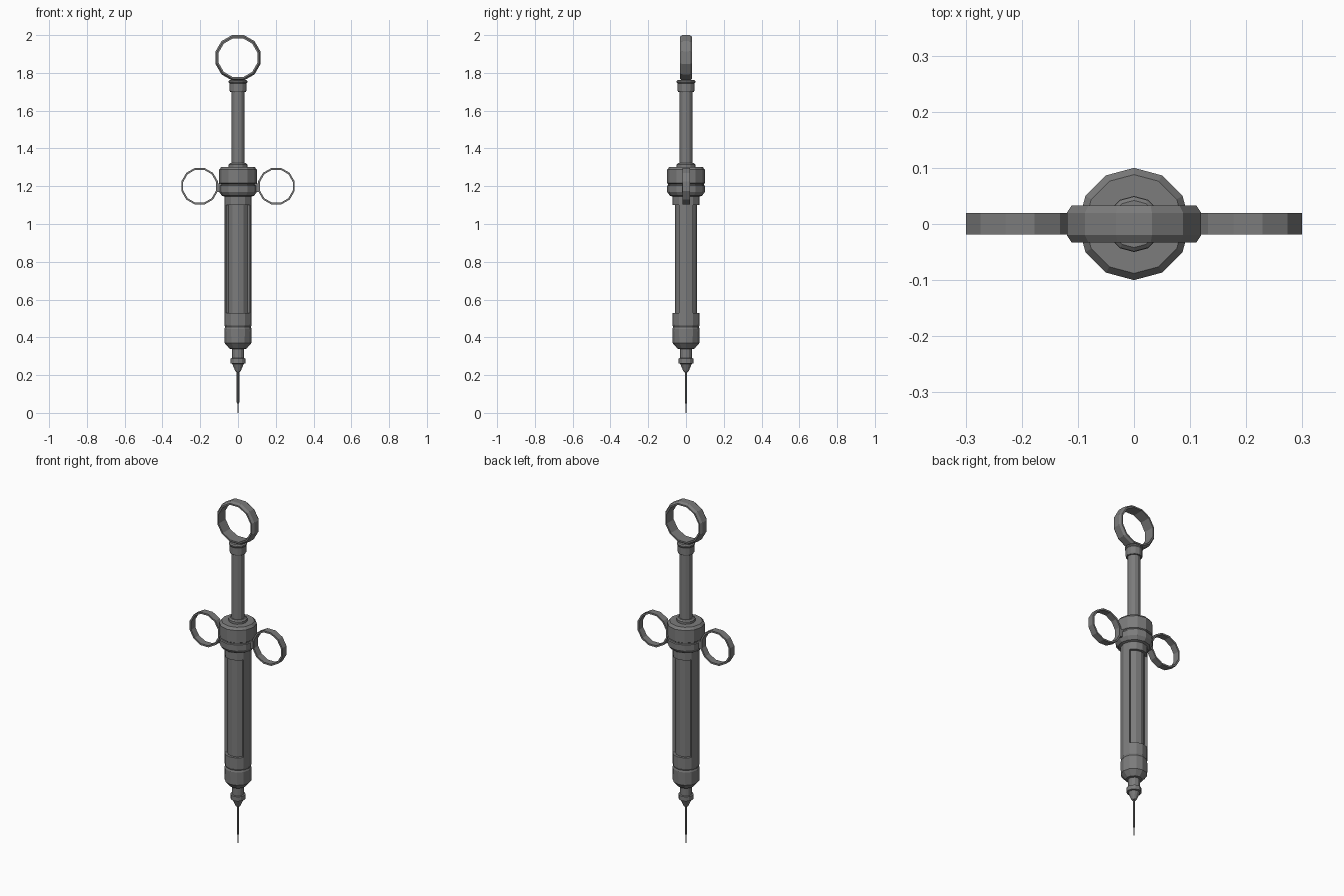
import bpy, bmesh, math

if "Cube" in bpy.data.objects:
    bpy.data.objects.remove(bpy.data.objects["Cube"])

steel = bpy.data.materials.new("dark steel")
steel.diffuse_color = (0.2, 0.2, 0.2, 1)
steel.use_nodes = True
steel.node_tree.nodes["Principled BSDF"].inputs["Base Color"].default_value = steel.diffuse_color


def finish(bm, name):
    bmesh.ops.recalc_face_normals(bm, faces=bm.faces)
    me = bpy.data.meshes.new(name)
    bm.to_mesh(me)
    bm.free()
    me.materials.append(steel)
    ob = bpy.data.objects.new(name, me)
    bpy.context.collection.objects.link(ob)
    return ob


def lathe(name, profile, n=12):
    """Closed solid of revolution about z from (radius, z) points."""
    bm = bmesh.new()
    rings = [[bm.verts.new((r * math.cos(2 * math.pi * i / n),
                            r * math.sin(2 * math.pi * i / n), z))
              for i in range(n)] for r, z in profile]
    for a, b in zip(rings, rings[1:]):
        for i in range(n):
            j = (i + 1) % n
            bm.faces.new((a[i], a[j], b[j], b[i]))
    bm.faces.new(rings[0])
    bm.faces.new(rings[-1])
    return finish(bm, name)


def finger_ring(name, cx, cz, section, n=12):
    """Ring around the y axis from a closed (radius, y) section."""
    bm = bmesh.new()
    loops = []
    for i in range(n):
        a = 2 * math.pi * (i + 0.5) / n
        loops.append([bm.verts.new((cx + r * math.cos(a), y, cz + r * math.sin(a)))
                      for r, y in section])
    m = len(section)
    for i in range(n):
        a, b = loops[i], loops[(i + 1) % n]
        for k in range(m):
            l = (k + 1) % m
            bm.faces.new((a[k], a[l], b[l], b[k]))
    return finish(bm, name)


def barrel_wall(name, side):
    """Curved wall left standing between front and back windows."""
    bm = bmesh.new()
    cols = []
    for d in (-30, 0, 30):
        a = math.radians(d)
        cols.append([bm.verts.new((side * r * math.cos(a), r * math.sin(a), z))
                     for r, z in ((0.054, 0.51), (0.072, 0.51), (0.072, 1.11), (0.054, 1.11))])
    for a, b in zip(cols, cols[1:]):
        for k in range(4):
            l = (k + 1) % 4
            bm.faces.new((a[k], a[l], b[l], b[k]))
    bm.faces.new(cols[0])
    bm.faces.new(cols[-1])
    return finish(bm, name)


# Needle and its hub
lathe("needle", [(0.003, 0), (0.004, 0.05), (0.007, 0.055), (0.007, 0.23)], 6)
lathe("needle_hub", [(0.008, 0.215), (0.014, 0.22), (0.031, 0.26), (0.04, 0.262),
                     (0.04, 0.288), (0.032, 0.29), (0.032, 0.345)])

# Barrel: lower cap, inner glass tube, two walls, upper sleeve
lathe("lower_cap", [(0.03, 0.338), (0.045, 0.34), (0.071, 0.37), (0.072, 0.445),
                    (0.068, 0.455), (0.072, 0.465), (0.072, 0.53)])
lathe("inner_tube", [(0.057, 0.5), (0.057, 1.12)])
for s, label in ((-1, "left"), (1, "right")):
    barrel_wall("barrel_wall_" + label, s)
lathe("upper_sleeve", [(0.072, 1.10), (0.072, 1.16)])

# Collar with a groove, and plunger seal
lathe("collar", [(0.07, 1.145), (0.086, 1.15), (0.1, 1.17), (0.1, 1.203), (0.094, 1.206),
                 (0.094, 1.212), (0.1, 1.216), (0.1, 1.288), (0.088, 1.302)])
lathe("plunger_seal", [(0.05, 1.295), (0.05, 1.315), (0.042, 1.322)])

# Plunger rod and end cap
lathe("plunger_rod", [(0.035, 1.31), (0.035, 1.72)])
lathe("plunger_cap", [(0.042, 1.70), (0.045, 1.705), (0.045, 1.745), (0.049, 1.75),
                      (0.049, 1.757), (0.042, 1.763)])

# Thumb ring and the two finger rings with their lugs
finger_ring("thumb_ring", 0, 1.88, [(0.106, -0.033), (0.115, -0.033), (0.124, -0.02),
                                    (0.124, 0.02), (0.115, 0.033), (0.106, 0.033)])
for s, label in ((-1, "left"), (1, "right")):
    finger_ring("finger_ring_" + label, s * 0.203, 1.2,
                [(0.09, -0.019), (0.1, -0.019), (0.1, 0.02), (0.09, 0.02)])
    bm = bmesh.new()
    bmesh.ops.create_cube(bm, size=1)
    for v in bm.verts:
        v.co = (s * (0.095 + v.co.x * 0.034), v.co.y * 0.04, 1.193 + v.co.z * 0.045)
    finish(bm, "ring_lug_" + label)
